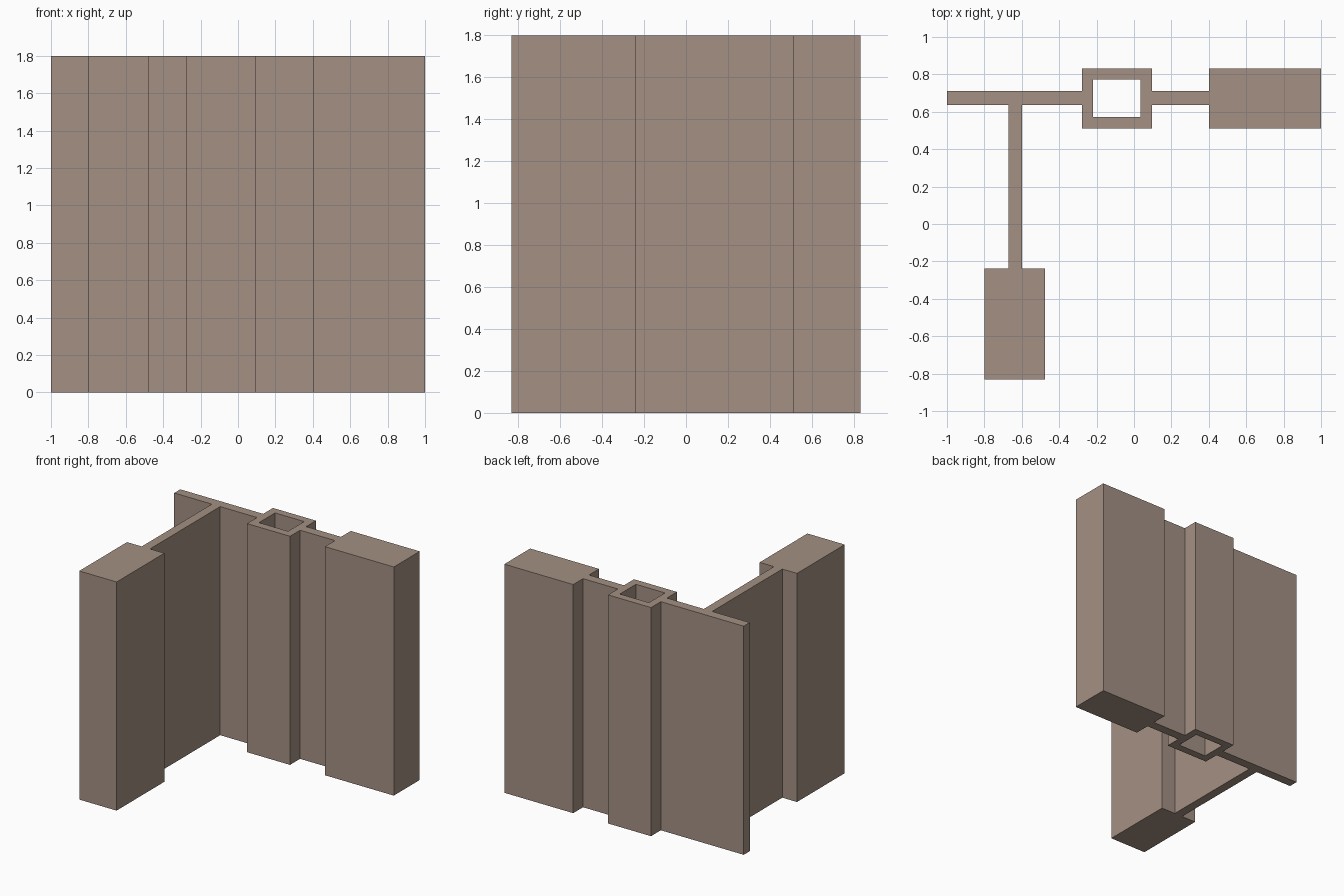
import bpy
import bmesh
from mathutils import Vector

if "Cube" in bpy.data.objects:
    bpy.data.objects.remove(bpy.data.objects["Cube"])

HEIGHT = 1.8

# Plan outline: thin walls joining a hollow pier and two solid piers
OUTER = [
    (-1.0, 0.635), (-0.672, 0.635), (-0.672, -0.238),      # wall stub, cross wall left
    (-0.80, -0.238), (-0.80, -0.832), (-0.475, -0.832),    # front pier
    (-0.475, -0.238), (-0.60, -0.238), (-0.60, 0.635),     # cross wall right
    (-0.278, 0.635), (-0.278, 0.51), (0.096, 0.51), (0.096, 0.635),  # hollow pier front
    (0.40, 0.635), (0.40, 0.51), (1.0, 0.51),              # right pier
    (1.0, 0.832), (0.40, 0.832), (0.40, 0.71),
    (0.096, 0.71), (0.096, 0.832), (-0.278, 0.832), (-0.278, 0.71),  # hollow pier back
    (-1.0, 0.71),
]
# Shaft inside the hollow pier
SHAFT = [(-0.218, 0.572), (0.036, 0.572), (0.036, 0.772), (-0.218, 0.772)]


def add_loop(bm, points):
    verts = [bm.verts.new((x, y, 0)) for x, y in points]
    return [bm.edges.new((a, b)) for a, b in zip(verts, verts[1:] + verts[:1])]


# Fill the plan, leaving the shaft open, then raise it to full height
bm = bmesh.new()
edges = add_loop(bm, OUTER) + add_loop(bm, SHAFT)
bmesh.ops.triangle_fill(bm, edges=edges, use_beauty=True, normal=Vector((0, 0, 1)))
raised = bmesh.ops.extrude_face_region(bm, geom=bm.faces[:], use_keep_orig=True)
bmesh.ops.translate(bm, vec=(0, 0, HEIGHT),
                    verts=[g for g in raised["geom"] if isinstance(g, bmesh.types.BMVert)])
bmesh.ops.recalc_face_normals(bm, faces=bm.faces[:])

mesh = bpy.data.meshes.new("wall_section")
bm.to_mesh(mesh)
bm.free()
wall = bpy.data.objects.new("wall_section", mesh)
bpy.context.collection.objects.link(wall)

# Warm brown-grey plaster
plaster = bpy.data.materials.new("plaster")
plaster.diffuse_color = (0.37, 0.28, 0.23, 1)
plaster.use_nodes = True
plaster.node_tree.nodes["Principled BSDF"].inputs["Base Color"].default_value = plaster.diffuse_color
mesh.materials.append(plaster)
